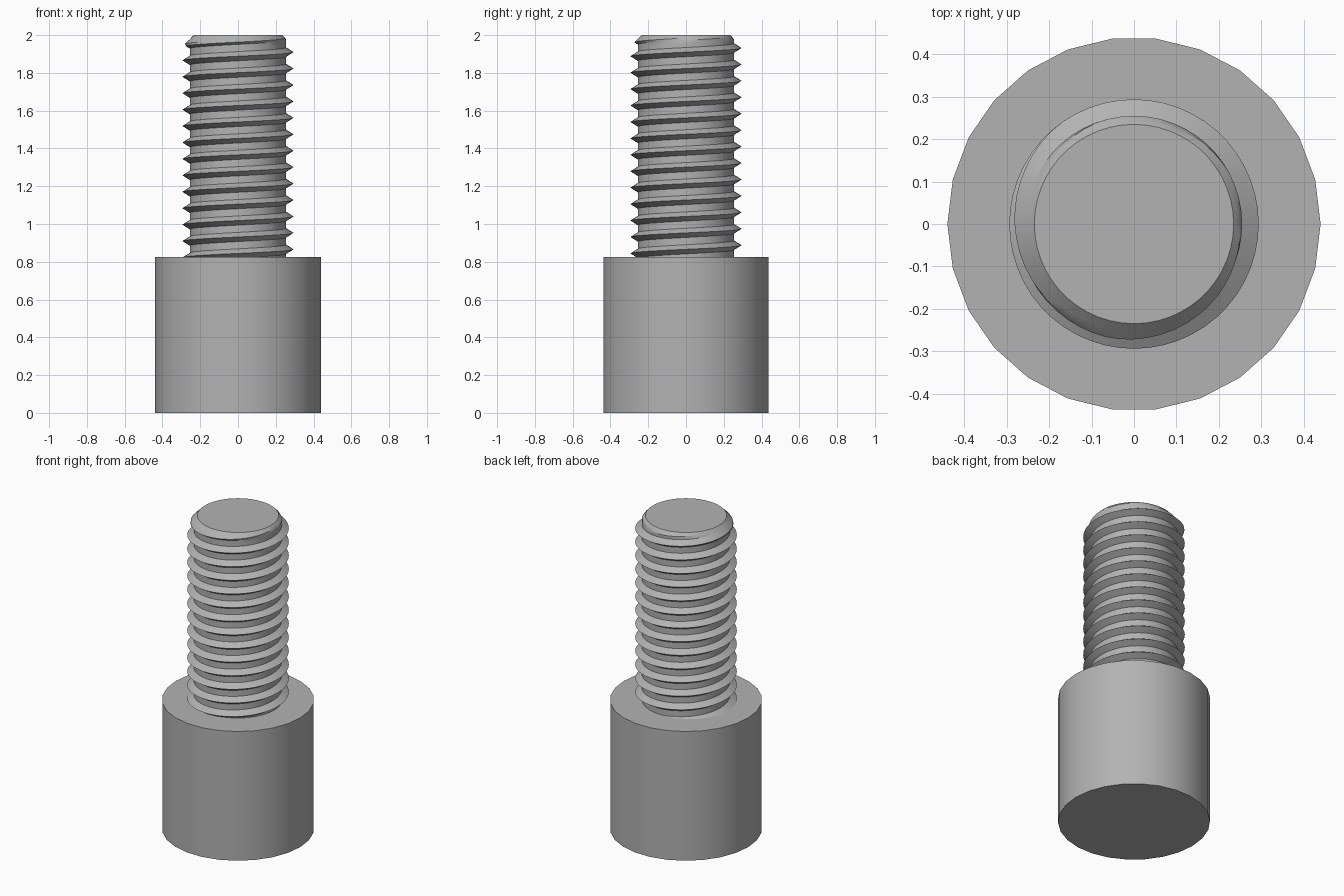
import bpy, bmesh, math

cube = bpy.data.objects.get("Cube")
if cube:
    bpy.data.objects.remove(cube, do_unlink=True)

HEAD_R, HEAD_TOP, TOP = 0.44, 0.825, 2.0
ROOT_R, CREST_R, TIP_R = 0.255, 0.294, 0.235
PITCH, SEGMENTS = 0.087, 52
CREST_Z = 1.91          # height of a crest on the +x side

steel = bpy.data.materials.new("steel_grey")
steel.use_nodes = True
colour = (0.45, 0.45, 0.45, 1)
steel.diffuse_color = colour
steel.node_tree.nodes["Principled BSDF"].inputs["Base Color"].default_value = colour


def finish(obj, angle):
    obj.data.materials.append(steel)
    bpy.ops.object.select_all(action='DESELECT')
    obj.select_set(True)
    bpy.context.view_layer.objects.active = obj
    bpy.ops.object.shade_smooth_by_angle(angle=math.radians(angle))


# Plain cylindrical head
bpy.ops.mesh.primitive_cylinder_add(vertices=26, radius=HEAD_R, depth=HEAD_TOP,
                                    location=(0, 0, HEAD_TOP / 2),
                                    rotation=(0, 0, math.pi / 2))
head = bpy.context.object
head.name = "head"
finish(head, 30)

# Thread profile over one pitch: (fraction of pitch from crest, height of tooth)
profile = [(0, 1), (0.14, 0.5), (0.28, 0), (0.5, 0), (0.72, 0), (0.86, 0.5)]


def chamfered(radius, z):
    return min(radius, TIP_R + max(TOP - z, -0.1))


# Right-hand helical sweep of the profile
bm = bmesh.new()
columns = []
for j in range(SEGMENTS + 1):
    a = 2 * math.pi * j / SEGMENTS
    column = []
    for turn in range(-15, 4):
        for f, tooth in profile:
            z = CREST_Z + (turn + f + j / SEGMENTS) * PITCH
            r = chamfered(ROOT_R + (CREST_R - ROOT_R) * tooth, z)
            column.append(bm.verts.new((r * math.cos(a), r * math.sin(a), z)))
    columns.append(column)
for left, right in zip(columns, columns[1:]):
    for k in range(len(left) - 1):
        bm.faces.new((left[k], right[k], right[k + 1], left[k + 1]))
bmesh.ops.remove_doubles(bm, verts=bm.verts, dist=0.0001)

# Trim both ends flat and cap them
for height, normal in ((TOP, 1), (HEAD_TOP - 0.02, -1)):
    cut = bmesh.ops.bisect_plane(bm, geom=bm.verts[:] + bm.edges[:] + bm.faces[:],
                                 plane_co=(0, 0, height), plane_no=(0, 0, normal),
                                 clear_outer=True)
    rim = [e for e in cut["geom_cut"] if isinstance(e, bmesh.types.BMEdge)]
    bmesh.ops.holes_fill(bm, edges=rim, sides=0)
bmesh.ops.recalc_face_normals(bm, faces=bm.faces)

mesh = bpy.data.meshes.new("threaded_shank")
bm.to_mesh(mesh)
bm.free()
shank = bpy.data.objects.new("threaded_shank", mesh)
bpy.context.collection.objects.link(shank)
finish(shank, 25)
